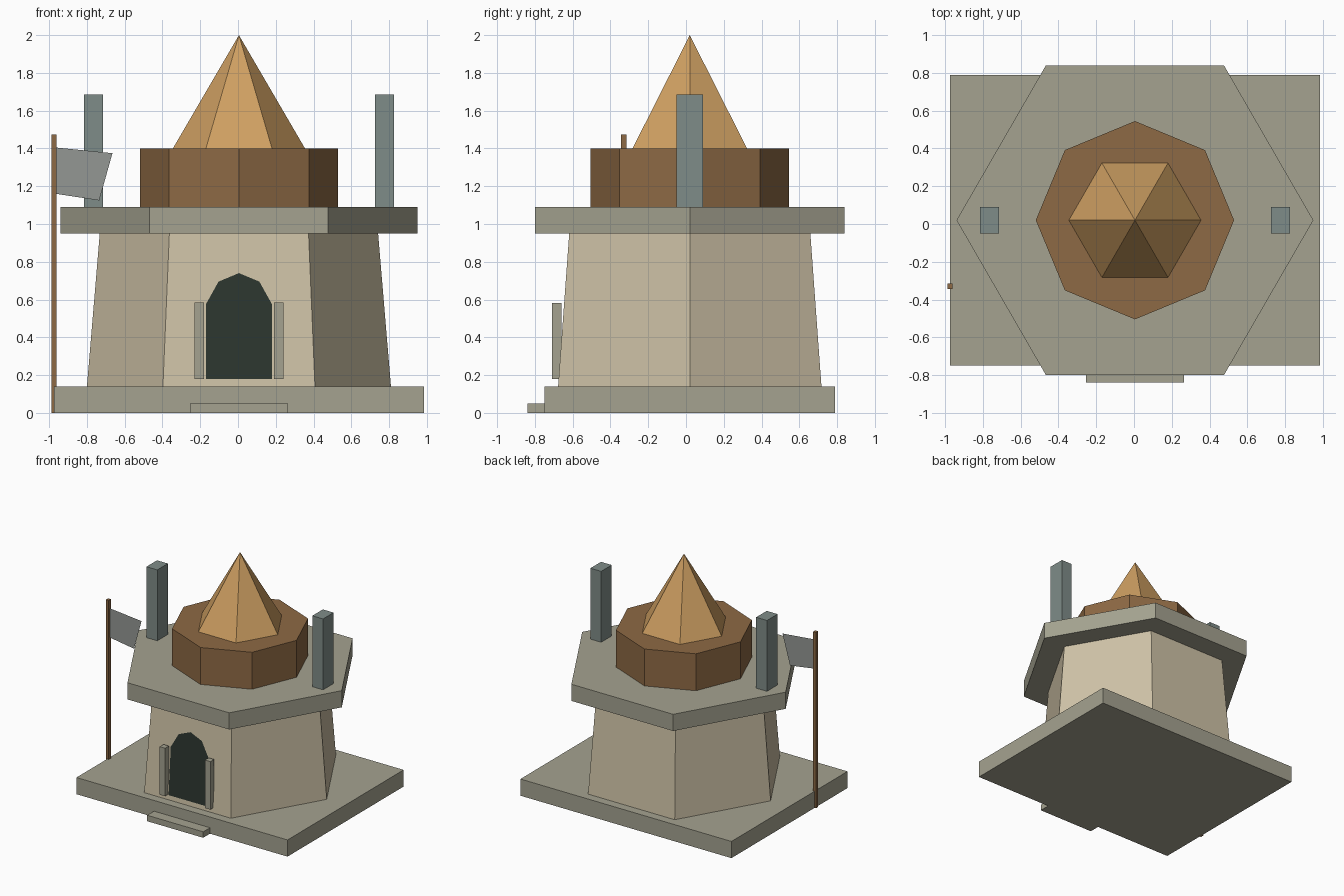
import bpy, bmesh, math

if "Cube" in bpy.data.objects:
    bpy.data.objects.remove(bpy.data.objects["Cube"])

CX, CY = 0.005, 0.02  # tower axis


def paint(name, rgb):
    m = bpy.data.materials.new(name)
    m.diffuse_color = tuple((c / 255) ** 2.2 for c in rgb) + (1,)
    m.use_nodes = True
    m.node_tree.nodes["Principled BSDF"].inputs["Base Color"].default_value = m.diffuse_color
    return m


STONE = paint("stone", (163, 161, 143))
WALL = paint("wall", (205, 193, 165))
WOOD = paint("wood", (140, 105, 70))
ROOF = paint("roof", (205, 158, 98))
SLATE = paint("slate", (126, 139, 135))
DARK = paint("dark", (48, 56, 50))
CLOTH = paint("cloth", (146, 150, 146))


def add(name, bm, mat):
    bmesh.ops.recalc_face_normals(bm, faces=bm.faces)
    me = bpy.data.meshes.new(name)
    bm.to_mesh(me)
    bm.free()
    me.materials.append(mat)
    ob = bpy.data.objects.new(name, me)
    bpy.context.collection.objects.link(ob)
    return ob


def box(name, x, y, z, mat):
    bm = bmesh.new()
    bmesh.ops.create_cube(bm, size=1)
    for v in bm.verts:
        v.co = [lo + (hi - lo) * (c + 0.5) for c, (lo, hi) in zip(v.co, (x, y, z))]
    return add(name, bm, mat)


def prism(name, sides, r0, r1, z0, z1, mat):
    # regular frustum with corners on the x axis; r1 = 0 gives a point
    bm = bmesh.new()

    def ring(r, z):
        return [bm.verts.new((CX + r * math.cos(a), CY + r * math.sin(a), z))
                for a in (2 * math.pi * i / sides for i in range(sides))]

    low = ring(r0, z0)
    bm.faces.new(low)
    if r1:
        high = ring(r1, z1)
        bm.faces.new(high)
    else:
        tip = bm.verts.new((CX, CY, z1))
    for i in range(sides):
        j = (i + 1) % sides
        bm.faces.new((low[i], low[j], high[j], high[i]) if r1 else (low[i], low[j], tip))
    return add(name, bm, mat)


def sheet(name, pts, mat):
    bm = bmesh.new()
    bm.faces.new([bm.verts.new(p) for p in pts])
    return add(name, bm, mat)


# Base and front step
box("base", (-0.975, 0.985), (-0.75, 0.79), (0, 0.14), STONE)
box("step", (-0.255, 0.265), (-0.84, -0.75), (0, 0.05), STONE)

# Tower body, platform, drum and pointed roof
prism("tower_wall", 6, 0.805, 0.737, 0.14, 0.95, WALL)
prism("platform", 6, 0.945, 0.945, 0.95, 1.09, STONE)
prism("drum", 8, 0.525, 0.525, 1.09, 1.40, WOOD)
prism("roof", 6, 0.35, 0.0, 1.40, 2.0, ROOF)

# Arched doorway lying on the sloping front wall
outline = [(-0.175, 0.18), (0.175, 0.18), (0.175, 0.575), (0.108, 0.695),
           (0, 0.74), (-0.108, 0.695), (-0.175, 0.575)]
sheet("door", [(CX + x, -0.681 + 0.0727 * (z - 0.14), z) for x, z in outline], DARK)

# Door jambs and platform pillars, one per side
for side, s in (("left", -1), ("right", 1)):
    jx, px = CX + s * 0.21, CX + s * 0.77
    box(side + "_jamb", (jx - 0.025, jx + 0.025), (-0.71, -0.66), (0.18, 0.583), STONE)
    box(side + "_pillar", (px - 0.05, px + 0.05), (-0.05, 0.09), (1.09, 1.685), SLATE)

# Flagpole and flag
box("flagpole", (-0.987, -0.96), (-0.344, -0.314), (0, 1.475), WOOD)
sheet("flag", [(-0.965, -0.33, 1.16), (-0.735, -0.33, 1.125),
               (-0.665, -0.33, 1.375), (-0.965, -0.33, 1.405)], CLOTH)
